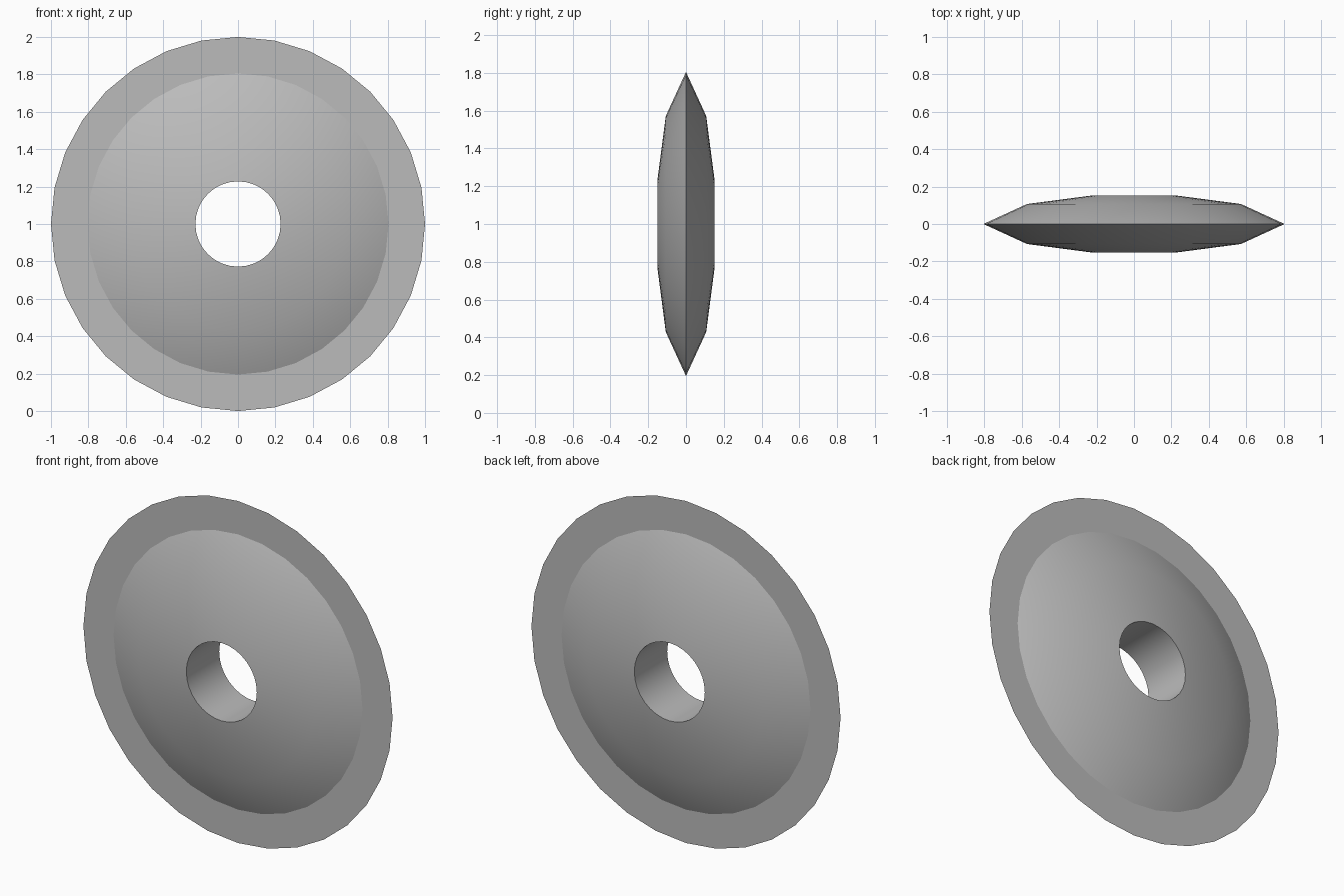
import bpy, bmesh, math
from mathutils import Matrix, Vector

cube = bpy.data.objects.get("Cube")
if cube:
    bpy.data.objects.remove(cube)

SIDES = 32
CENTRE = Vector((0, 0, 1))

grey = bpy.data.materials.new("plain grey")
grey.use_nodes = True
COLOUR = (0.5, 0.5, 0.5, 1)
grey.diffuse_color = COLOUR
grey.node_tree.nodes["Principled BSDF"].inputs["Base Color"].default_value = COLOUR


def lathe(name, profile, closed):
    """Turn a (radius, y) profile around the wheel axis."""
    bm = bmesh.new()
    verts = [bm.verts.new((0, y, r)) for r, y in profile]
    pairs = list(zip(verts, verts[1:]))
    if closed:
        pairs.append((verts[-1], verts[0]))
    edges = [bm.edges.new(p) for p in pairs]
    bmesh.ops.spin(bm, geom=verts + edges, cent=(0, 0, 0), axis=(0, 1, 0),
                   angle=math.tau, steps=SIDES, use_merge=True)
    bmesh.ops.remove_doubles(bm, verts=bm.verts, dist=0.0001)
    bmesh.ops.recalc_face_normals(bm, faces=bm.faces)
    bmesh.ops.transform(bm, matrix=Matrix.Translation(CENTRE), verts=bm.verts)
    mesh = bpy.data.meshes.new(name)
    bm.to_mesh(mesh)
    bm.free()
    mesh.materials.append(grey)
    obj = bpy.data.objects.new(name, mesh)
    bpy.context.collection.objects.link(obj)
    bpy.ops.object.select_all(action='DESELECT')
    obj.select_set(True)
    bpy.context.view_layer.objects.active = obj
    bpy.ops.object.shade_smooth_by_angle(angle=math.radians(35))
    return obj


# Lens-shaped hub with a straight bore through the middle
half = [(0.228, 0.152), (0.572, 0.107)]
hub = half + [(0.805, 0)] + [(r, -y) for r, y in reversed(half)]
lathe("hub", hub, closed=True)

# Paper-thin flat rim around the hub
lathe("rim", [(0.8, 0), (1.0, 0)], closed=False)
